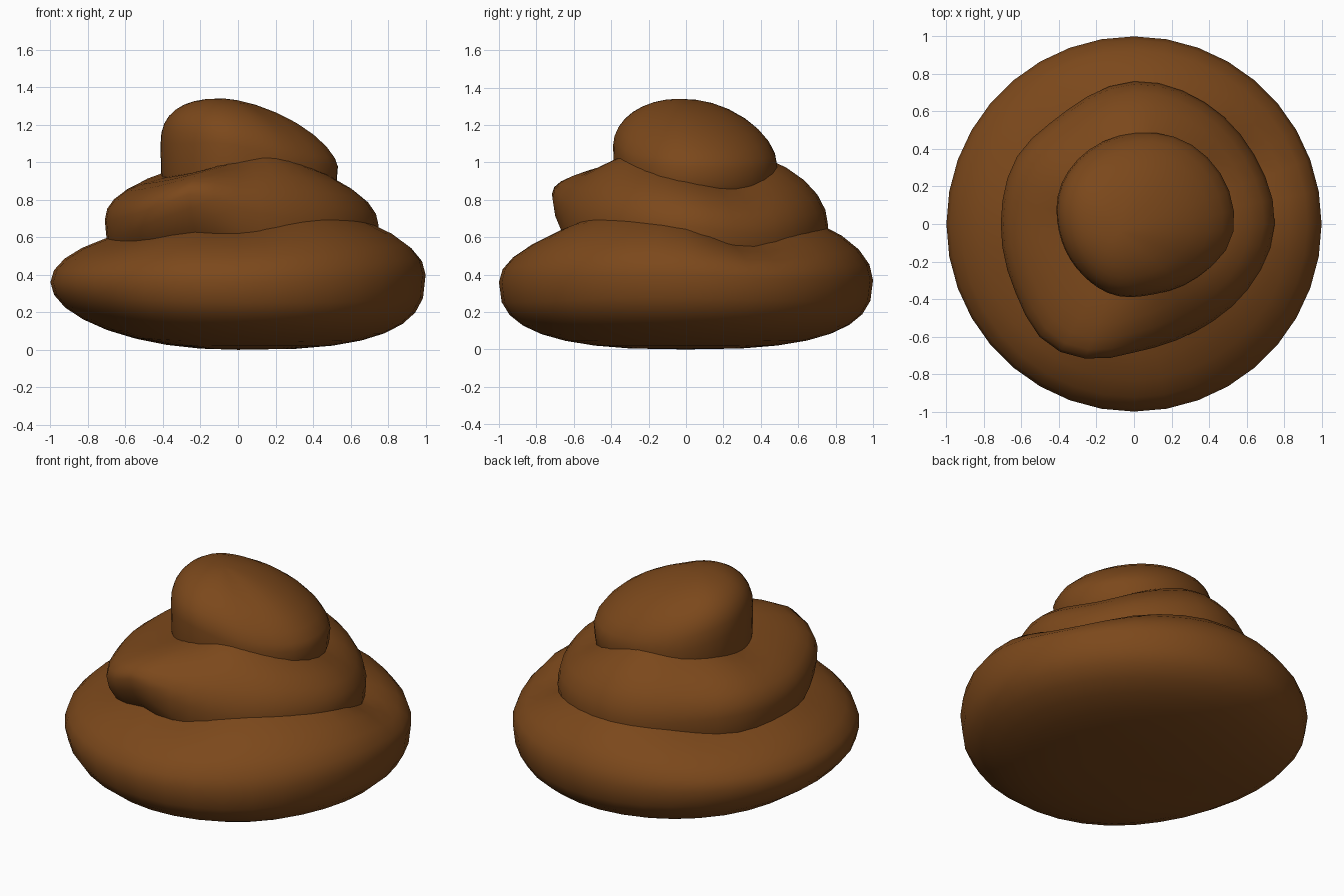
import bpy, bmesh
from math import sin, cos, radians, pi

if "Cube" in bpy.data.objects:
    bpy.data.objects.remove(bpy.data.objects["Cube"])

SIDES, RINGS = 36, 8

brown = bpy.data.materials.new("brown")
brown.diffuse_color = (0.2, 0.065, 0.011, 1)
brown.use_nodes = True
brown.node_tree.nodes["Principled BSDF"].inputs["Base Color"].default_value = brown.diffuse_color


def sample(rows, a):
    """Smooth cyclic interpolation of rows keyed by angle in degrees."""
    n = len(rows)
    i = max(k for k in range(n) if rows[k][0] <= a)

    def row(k):
        r = rows[k % n]
        return (r[0] + 360 * (k // n),) + tuple(r[1:])
    p0, p1, p2, p3 = (row(i + d) for d in (-1, 0, 1, 2))
    h = p2[0] - p1[0]
    t = (a - p1[0]) / h
    out = []
    for c in range(1, len(p1)):
        m1 = (p2[c] - p0[c]) / (p2[0] - p0[0]) * h
        m2 = (p3[c] - p1[c]) / (p3[0] - p1[0]) * h
        out.append((2*t**3 - 3*t**2 + 1) * p1[c] + (t**3 - 2*t**2 + t) * m1
                   + (3*t**2 - 2*t**3) * p2[c] + (t**3 - t**2) * m2)
    return out


def tier(name, rows, low, centre=(0, 0)):
    """Lumpy disc; row = angle, radius, widest z, height above, upper power, lower power."""
    cx, cy = centre
    bm = bmesh.new()
    cols, tops = [], []
    for s in range(SIDES):
        a = 360 * s / SIDES
        R, zq, H, nu, nl = sample(rows, a)
        tops.append(zq + H)
        col = []
        for k in range(-RINGS + 1, RINGS):
            t = k / RINGS * pi / 2
            n, h = (nu, H) if k > 0 else (nl, zq - low)
            r = R * cos(t) ** (2 / n)
            z = zq + (1 if k > 0 else -1) * h * abs(sin(t)) ** (2 / n)
            col.append(bm.verts.new((cx + r * cos(radians(a)), cy + r * sin(radians(a)), z)))
        cols.append(col)
    bottom = bm.verts.new((cx, cy, low))
    top = bm.verts.new((cx, cy, sum(tops) / SIDES))
    for s in range(SIDES):
        c, d = cols[s], cols[(s + 1) % SIDES]
        for k in range(len(c) - 1):
            bm.faces.new((c[k], d[k], d[k + 1], c[k + 1]))
        bm.faces.new((d[0], c[0], bottom))
        bm.faces.new((c[-1], d[-1], top))
    me = bpy.data.meshes.new(name)
    bm.to_mesh(me)
    bm.free()
    me.shade_smooth()
    me.materials.append(brown)
    ob = bpy.data.objects.new(name, me)
    bpy.context.collection.objects.link(ob)
    return ob


# Wide bottom coil, its underside lifted on the left
tier("bottom_coil", [
    (0, 1, .40, .37, 2, 2.8), (25, 1, .38, .25, 2, 2.8), (55, 1, .37, .37, 2, 2.8),
    (90, 1, .37, .43, 2, 2.7), (135, 1, .37, .32, 2, 2.4), (180, 1, .36, .33, 2, 1.95),
    (215, 1, .36, .31, 2, 2.1), (245, 1, .36, .36, 2, 2.5), (272, 1, .36, .35, 2, 2.7),
    (308, 1, .37, .43, 2, 2.8), (338, 1, .40, .40, 2, 2.8)], 0)

# Middle coil with an overhanging nose at the front left
tier("middle_coil", [
    (0, .75, .66, .33, 2, 3), (30, .74, .62, .33, 2, 3), (60, .75, .64, .39, 2, 3),
    (90, .76, .66, .44, 2, 3), (125, .70, .68, .38, 2, 3), (150, .72, .70, .32, 2, 3),
    (180, .71, .69, .27, 2.2, 2.6), (210, .73, .70, .26, 2.2, 2.2), (234, .79, .75, .22, 2.2, 1.8),
    (251, .76, .83, .16, 2.3, 1.7), (272, .68, .75, .29, 2.2, 2.3), (300, .66, .69, .42, 2, 3),
    (330, .70, .68, .38, 2, 3)], .3)

# Top lump, highest at the left and sloping to the right
tier("top_lump", [
    (0, .61, .98, .36, 1.55, 3), (45, .61, .97, .37, 1.6, 3), (90, .51, 1.0, .34, 1.9, 3),
    (112, .46, 1.02, .32, 2.2, 3), (135, .41, 1.06, .28, 2.5, 3), (180, .32, 1.1, .24, 2.5, 3.5),
    (225, .30, 1.1, .24, 2.3, 3.5), (270, .345, 1.1, .24, 2, 3.5), (300, .385, 1.06, .28, 1.9, 3),
    (330, .485, 1.0, .34, 1.65, 3)], .7, (-.08, -.04))
